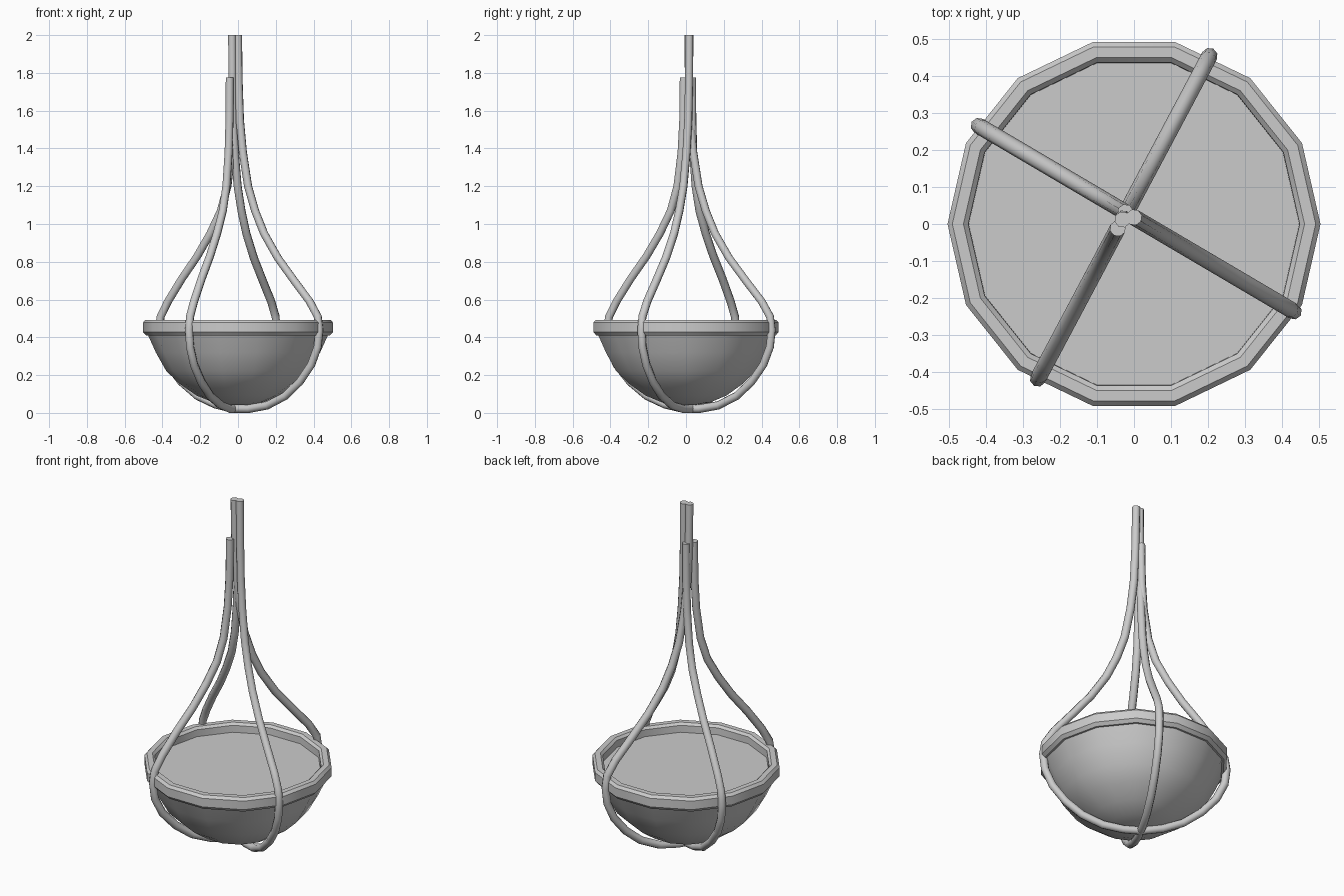
import bpy
from math import sin, cos, pi, radians

if "Cube" in bpy.data.objects:
    bpy.data.objects.remove(bpy.data.objects["Cube"])

SIDES = 14


def lathe(name, profile, cap_first=False, closed=False):
    """Revolve (radius, z) points around z with 14 sides."""
    verts = [(r * cos(2 * pi * k / SIDES), r * sin(2 * pi * k / SIDES), z)
             for r, z in profile for k in range(SIDES)]
    n = len(profile)
    faces = []
    for i in range(n if closed else n - 1):
        a, b = i * SIDES, (i + 1) % n * SIDES
        for k in range(SIDES):
            j = (k + 1) % SIDES
            faces.append((a + k, a + j, b + j, b + k))
    if cap_first:
        faces.append(tuple(reversed(range(SIDES))))
    mesh = bpy.data.meshes.new(name)
    mesh.from_pydata(verts, [], faces)
    obj = bpy.data.objects.new(name, mesh)
    bpy.context.collection.objects.link(obj)
    bpy.ops.object.select_all(action='DESELECT')
    obj.select_set(True)
    bpy.context.view_layer.objects.active = obj
    bpy.ops.object.shade_smooth_by_angle(angle=radians(35))
    return obj


# Rounded bowl body
lathe("bowl", [(0.05, 0.042), (0.13, 0.055), (0.22, 0.092), (0.31, 0.155),
               (0.38, 0.222), (0.435, 0.32), (0.478, 0.415)], cap_first=True)

# Thick bevelled rim
lathe("bowl_rim", [(0.445, 0.41), (0.487, 0.41), (0.503, 0.428), (0.503, 0.478),
                   (0.49, 0.493), (0.46, 0.493), (0.447, 0.48)], closed=True)

# Soil surface inside the rim
bpy.ops.mesh.primitive_circle_add(vertices=SIDES, radius=0.452, fill_type='NGON',
                                  location=(0, 0, 0.44),
                                  rotation=(0, 0, pi / 2))
soil = bpy.context.object
soil.name = "soil"
# keep a corner on the x axis, in line with the rim
soil.rotation_euler.z = pi / 2

# Hanging cord path: long strand, under the bowl, short strand
cord_path = [(0, 2.0), (0.004, 1.75), (0.012, 1.55), (0.03, 1.38), (0.062, 1.2),
             (0.105, 1.07), (0.16, 0.95), (0.245, 0.82), (0.345, 0.7),
             (0.44, 0.59), (0.49, 0.51), (0.5, 0.44), (0.49, 0.35),
             (0.45, 0.255), (0.38, 0.165), (0.29, 0.09), (0.18, 0.04),
             (0.07, 0.022), (-0.03, 0.022), (-0.14, 0.045), (-0.25, 0.09),
             (-0.35, 0.165), (-0.43, 0.255), (-0.475, 0.35), (-0.486, 0.44),
             (-0.475, 0.51), (-0.43, 0.59), (-0.345, 0.71), (-0.25, 0.83),
             (-0.17, 0.95), (-0.105, 1.07), (-0.065, 1.2), (-0.04, 1.38),
             (-0.03, 1.55), (-0.027, 1.775)]


def cord(name, x, y, angle):
    curve = bpy.data.curves.new(name, 'CURVE')
    curve.dimensions = '3D'
    curve.bevel_depth = 0.022
    curve.bevel_resolution = 2
    curve.use_fill_caps = True
    spline = curve.splines.new('POLY')
    spline.points.add(len(cord_path) - 1)
    for p, (s, z) in zip(spline.points, cord_path):
        p.co = (s, 0, z, 1)
    spline.use_smooth = True
    obj = bpy.data.objects.new(name, curve)
    obj.location = (x, y, 0)
    obj.rotation_euler.z = radians(angle)
    bpy.context.collection.objects.link(obj)


# Two crossed cords
cord("cord_a", 0.0, 0.018, -30.5)
cord("cord_b", -0.031, 0.012, 62)
